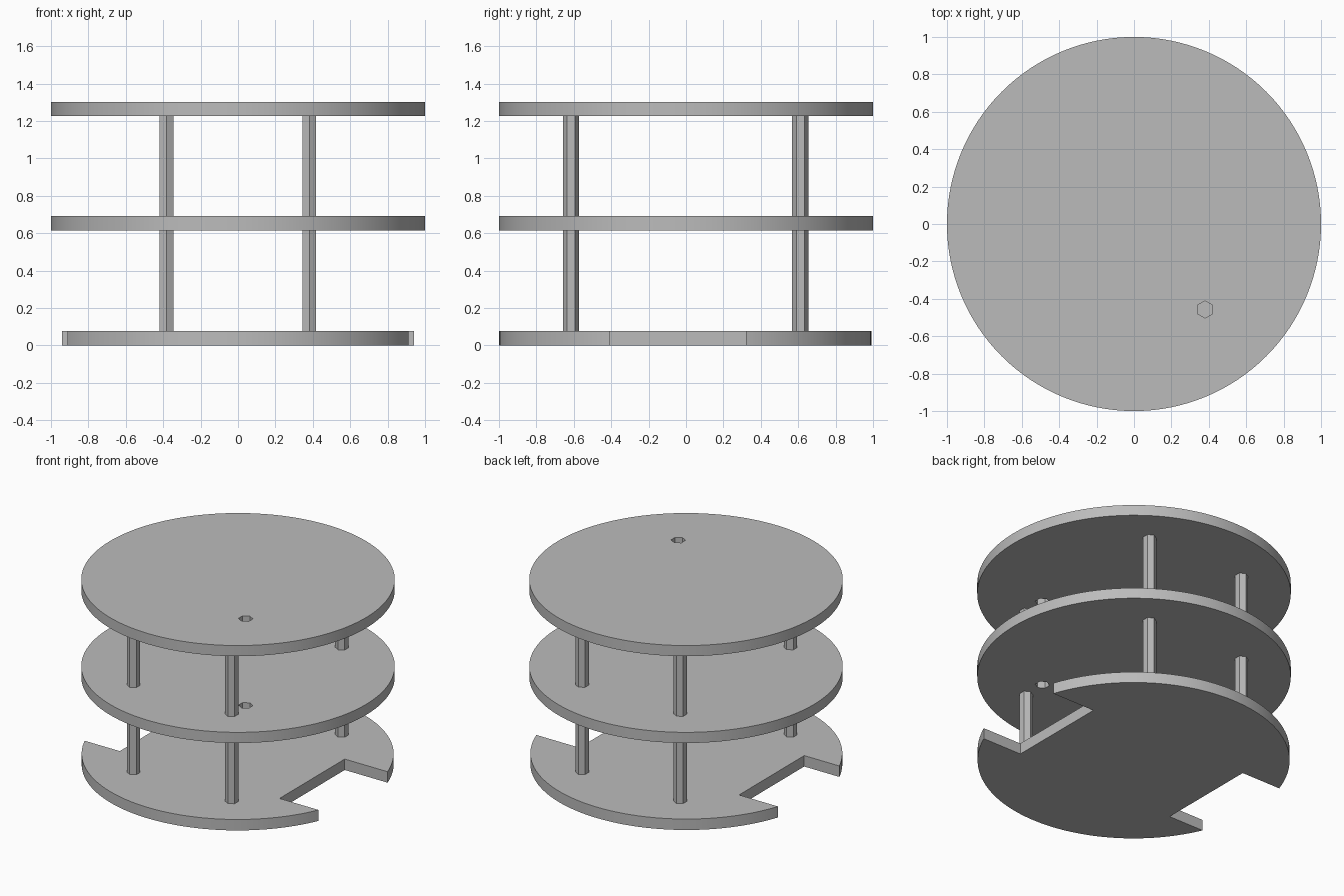
import bpy
from math import radians

if "Cube" in bpy.data.objects:
    bpy.data.objects.remove(bpy.data.objects["Cube"], do_unlink=True)

grey = bpy.data.materials.new("light grey")
grey.use_nodes = True
colour = (0.5, 0.5, 0.5, 1)
grey.diffuse_color = colour
grey.node_tree.nodes["Principled BSDF"].inputs["Base Color"].default_value = colour


def prism(name, sides, radius, x, y, z0, z1, turn=0):
    """Upright prism or disc between two heights."""
    bpy.ops.mesh.primitive_cylinder_add(
        vertices=sides, radius=radius, depth=z1 - z0,
        location=(x, y, (z0 + z1) / 2), rotation=(0, 0, turn))
    ob = bpy.context.object
    ob.name = name
    ob.data.materials.append(grey)
    return ob


def block(x0, x1, y0, y1, z0, z1):
    bpy.ops.mesh.primitive_cube_add(
        size=1, location=((x0 + x1) / 2, (y0 + y1) / 2, (z0 + z1) / 2))
    ob = bpy.context.object
    ob.scale = (x1 - x0, y1 - y0, z1 - z0)
    ob.data.materials.append(grey)
    return ob


def cut(ob, cutter):
    """Subtract the cutter, then discard it."""
    mod = ob.modifiers.new("cut", "BOOLEAN")
    mod.operation = "DIFFERENCE"
    mod.solver = "EXACT"
    mod.object = cutter
    bpy.ops.object.select_all(action="DESELECT")
    bpy.context.view_layer.objects.active = ob
    ob.select_set(True)
    bpy.ops.object.modifier_apply(modifier=mod.name)
    bpy.data.objects.remove(cutter, do_unlink=True)


def smooth(ob):
    bpy.ops.object.select_all(action="DESELECT")
    bpy.context.view_layer.objects.active = ob
    ob.select_set(True)
    bpy.ops.object.shade_smooth_by_angle(angle=radians(30))


# Base plate with a wheel notch on each side
base = prism("base_plate", 128, 0.995, 0, -0.004, 0, 0.077)
cut(base, block(0.607, 1.2, -0.405, 0.32, -0.1, 0.2))
cut(base, block(-1.2, -0.637, -0.405, 0.32, -0.1, 0.2))
smooth(base)

# Upper plates, each with a hexagonal hole
for name, z0, z1 in (("middle_plate", 0.616, 0.691), ("top_plate", 1.227, 1.302)):
    plate = prism(name, 128, 1, 0, 0, z0, z1)
    cut(plate, prism("hole_cutter", 6, 0.046, 0.38, -0.457, z0 - 0.1, z1 + 0.1))
    smooth(plate)

# Hexagonal spacer posts on both tiers
for tier, z0, z1 in (("lower", 0.077, 0.616), ("upper", 0.691, 1.227)):
    for side, x in (("left", 0.381), ("right", -0.383)):
        for end, y in (("front", -0.615), ("back", 0.611)):
            prism(f"{tier}_{end}_{side}_post", 6, 0.043, x, y, z0, z1)
